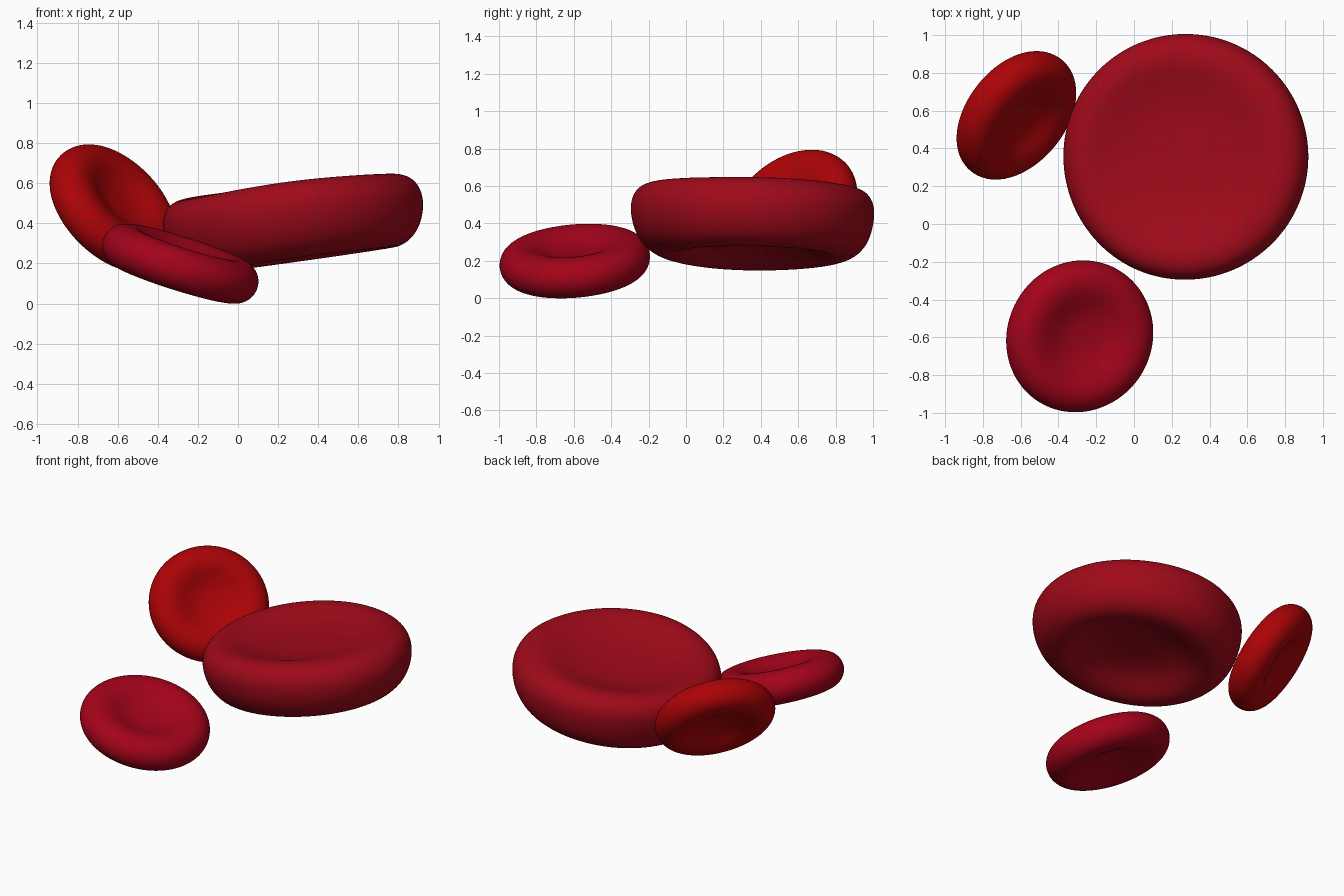
import bpy, bmesh, math
from mathutils import Vector, Matrix

if "Cube" in bpy.data.objects:
    bpy.data.objects.remove(bpy.data.objects["Cube"])


def blood_cell(name, profile, centre, normal, color, wobble):
    """Lathe a half profile (radius, height) from top pole to bottom pole."""
    n = 32
    bm = bmesh.new()
    top = bm.verts.new((0, 0, profile[0][1]))
    bottom = bm.verts.new((0, 0, profile[-1][1]))
    rings = []
    for r, z in profile[1:-1]:
        ring = []
        for i in range(n):
            a = 2 * math.pi * i / n
            ring.append(bm.verts.new(wobble(Vector((r * math.cos(a), r * math.sin(a), z)))))
        rings.append(ring)
    for i in range(n):
        j = (i + 1) % n
        bm.faces.new((top, rings[0][i], rings[0][j]))
        bm.faces.new((bottom, rings[-1][j], rings[-1][i]))
        for a, b in zip(rings, rings[1:]):
            bm.faces.new((a[i], b[i], b[j], a[j]))
    bmesh.ops.recalc_face_normals(bm, faces=bm.faces)
    for f in bm.faces:
        f.smooth = True
    mesh = bpy.data.meshes.new(name)
    bm.to_mesh(mesh)
    bm.free()
    ob = bpy.data.objects.new(name, mesh)
    bpy.context.collection.objects.link(ob)
    # tilt with the shortest rotation so the cell axis meets the normal
    turn = Vector((0, 0, 1)).rotation_difference(Vector(normal).normalized())
    ob.matrix_world = Matrix.Translation(centre) @ turn.to_matrix().to_4x4()
    sub = ob.modifiers.new("smooth", 'SUBSURF')
    sub.levels = sub.render_levels = 2
    mat = bpy.data.materials.new(name + "_red")
    mat.diffuse_color = (*color, 1)
    mat.use_nodes = True
    mat.node_tree.nodes["Principled BSDF"].inputs["Base Color"].default_value = mat.diffuse_color
    mesh.materials.append(mat)
    return ob


def disc_profile(radius, tube, dip):
    """Biconcave section: round rim, sunken middle."""
    c = radius - tube
    upper = [(0, dip), (c * 0.3, dip * 1.05), (c * 0.55, dip + (tube - dip) * 0.35),
             (c * 0.78, dip + (tube - dip) * 0.85)]
    rim = [(c + tube * 1.02 * math.cos(math.radians(t)), tube * 1.02 * math.sin(math.radians(t)))
           for t in range(90, -91, -30)]
    return upper + rim + [(r, -z) for r, z in reversed(upper)]


def stretch(co):
    """Slightly oval outline along the diagonal."""
    d = (co.x + co.y) / 2
    return co + Vector((d, d, 0)) * (0.045 if d < 0 else 0.02)


def uneven_rim(co):
    """Large cell: lifted front wall and a higher rim at the back left."""
    t = min(1, max(0, (math.hypot(co.x, co.y) - 0.35) / 0.2))
    front = max(0, -co.y / 0.65) ** 2
    back_left = max(0, (co.y - co.x) / 0.92) ** 2
    right = max(0, co.x / 0.65)
    up = 1 if co.z > 0 else 0
    return co + Vector((0, 0, t * (0.035 * front + up * (0.035 * back_left - 0.012 * right))))


# small cells
blood_cell("front_small_cell", disc_profile(0.402, 0.109, 0.048),
           (-0.285, -0.592, 0.198), (0.32, -0.10, 1), (0.37, 0.001, 0.010), stretch)
blood_cell("back_small_cell", disc_profile(0.374, 0.108, 0.047),
           (-0.62, 0.578, 0.475), (0.63, -0.505, 0.59), (0.41, 0.001, 0.002), stretch)

# large cell: thick wall, wide dish on top, deeper hollow below
large = [(0, 0.118), (0.15, 0.12), (0.28, 0.132), (0.39, 0.157), (0.47, 0.178),
         (0.54, 0.18), (0.61, 0.155), (0.648, 0.10), (0.66, 0.03), (0.64, -0.07),
         (0.595, -0.145), (0.53, -0.19), (0.45, -0.2), (0.37, -0.165), (0.28, -0.115),
         (0.15, -0.09), (0, -0.09)]
blood_cell("large_cell", large, (0.28, 0.355, 0.407), (-0.14, 0.01, 1),
           (0.35, 0.003, 0.010), uneven_rim)
